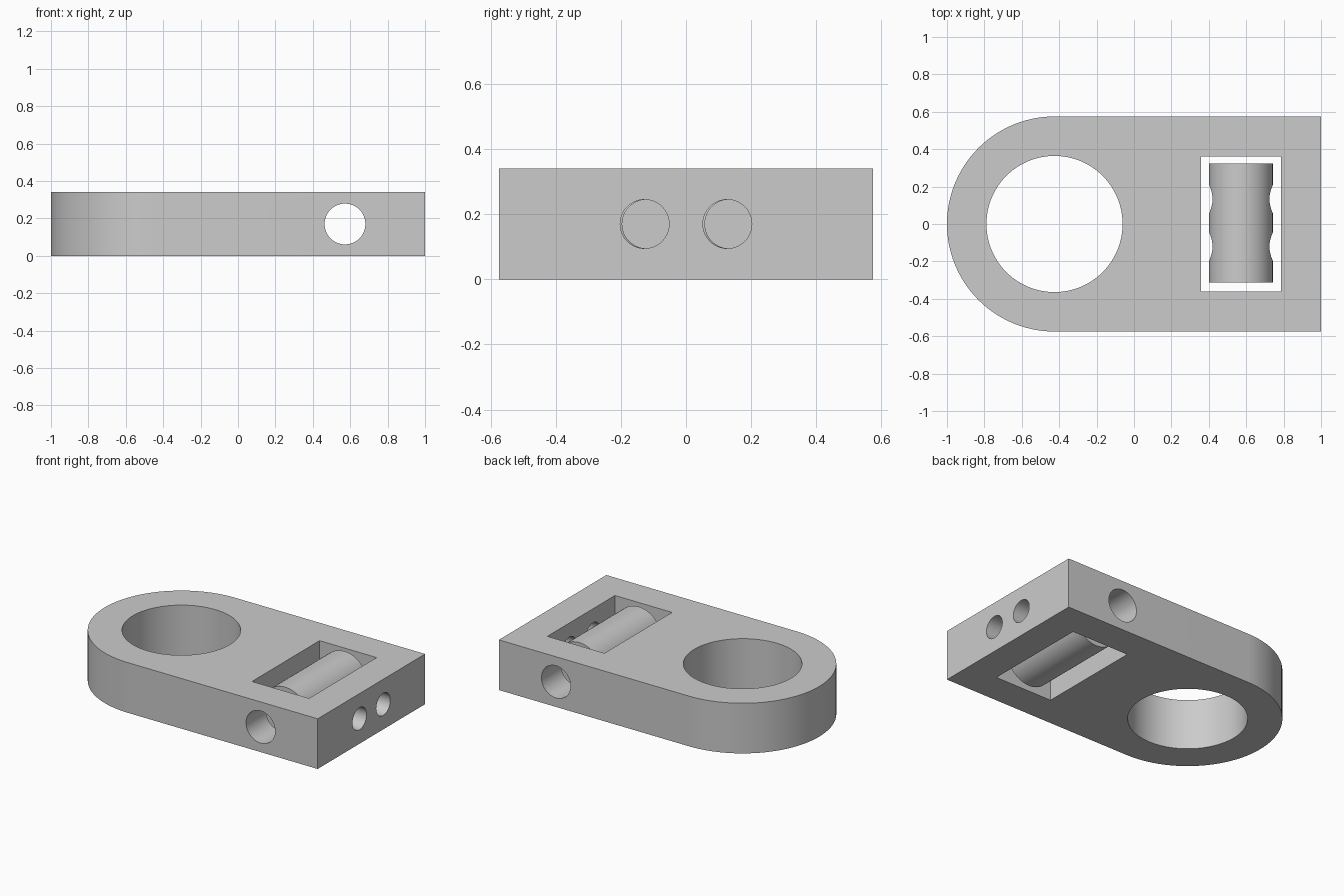
import bpy
import bmesh
from math import cos, sin, pi, radians

cube = bpy.data.objects.get("Cube")
if cube:
    bpy.data.objects.remove(cube, do_unlink=True)

# Main dimensions
HEIGHT = 0.34
MID = HEIGHT / 2
HALF_WIDTH = 0.575
RING_X = HALF_WIDTH - 1
ROLLER_X = 0.572
ROLLER_Y = 0.006
HOLE_SPACING = 0.127
AXES = {"x": (0, pi / 2, 0), "y": (pi / 2, 0, 0), "z": (0, 0, 0)}

grey = bpy.data.materials.new("plain grey")
grey.use_nodes = True
colour = (0.6, 0.6, 0.6, 1)
grey.diffuse_color = colour
grey.node_tree.nodes["Principled BSDF"].inputs["Base Color"].default_value = colour


def cylinder(name, radius, length, centre, axis, sides=64):
    bpy.ops.mesh.primitive_cylinder_add(vertices=sides, radius=radius, depth=length,
                                        location=centre, rotation=AXES[axis])
    obj = bpy.context.object
    obj.name = name
    return obj


def box(name, size, centre):
    bpy.ops.mesh.primitive_cube_add(size=1, location=centre)
    obj = bpy.context.object
    obj.name = name
    obj.scale = size
    return obj


def cut(target, cutters):
    """Subtract each cutter, then discard it."""
    bpy.ops.object.select_all(action="DESELECT")
    bpy.context.view_layer.objects.active = target
    target.select_set(True)
    for cutter in cutters:
        cutter.hide_render = True
        mod = target.modifiers.new("cut", "BOOLEAN")
        mod.operation = "DIFFERENCE"
        mod.solver = "EXACT"
        mod.object = cutter
        bpy.ops.object.modifier_apply(modifier=mod.name)
        bpy.data.objects.remove(cutter, do_unlink=True)


def finish(obj):
    obj.data.materials.clear()
    obj.data.materials.append(grey)
    bpy.ops.object.select_all(action="DESELECT")
    obj.select_set(True)
    bpy.context.view_layer.objects.active = obj
    bpy.ops.object.shade_smooth_by_angle(angle=radians(30))


# Body: plate with one rounded end, extruded upward
steps = 48
outline = [(1, -HALF_WIDTH), (1, HALF_WIDTH)]
for i in range(steps + 1):
    a = pi / 2 + pi * i / steps
    outline.append((RING_X + HALF_WIDTH * cos(a), HALF_WIDTH * sin(a)))
bm = bmesh.new()
base = bm.faces.new([bm.verts.new((x, y, 0)) for x, y in outline])
extruded = bmesh.ops.extrude_face_region(bm, geom=[base], use_keep_orig=True)
top = [v for v in extruded["geom"] if isinstance(v, bmesh.types.BMVert)]
bmesh.ops.translate(bm, verts=top, vec=(0, 0, HEIGHT))
bmesh.ops.recalc_face_normals(bm, faces=bm.faces)
mesh = bpy.data.meshes.new("body")
bm.to_mesh(mesh)
bm.free()
body = bpy.data.objects.new("body", mesh)
bpy.context.collection.objects.link(body)

# Ring opening, roller slot, axle bore and two screw holes in the end wall
cut(body, [
    cylinder("ring_cutter", 0.364, 1, (RING_X, 0, MID), "z", 96),
    box("slot_cutter", (0.428, 0.724, 1), (ROLLER_X, 0, MID)),
    cylinder("bore_cutter", 0.109, 2, (ROLLER_X, 0, MID), "y"),
] + [cylinder("screw_cutter", 0.075, 0.4, (0.9, side * HOLE_SPACING, MID), "x")
     for side in (-1, 1)])
finish(body)

# Roller: hollow tube with two cross holes, lying in the slot
roller = cylinder("roller", 0.17, 0.636, (ROLLER_X, ROLLER_Y, MID), "y")
cut(roller, [cylinder("tube_cutter", 0.11, 1, (ROLLER_X, ROLLER_Y, MID), "y")]
    + [cylinder("cross_cutter", 0.075, 1, (ROLLER_X, ROLLER_Y + side * HOLE_SPACING, MID), "x")
       for side in (-1, 1)])
finish(roller)
